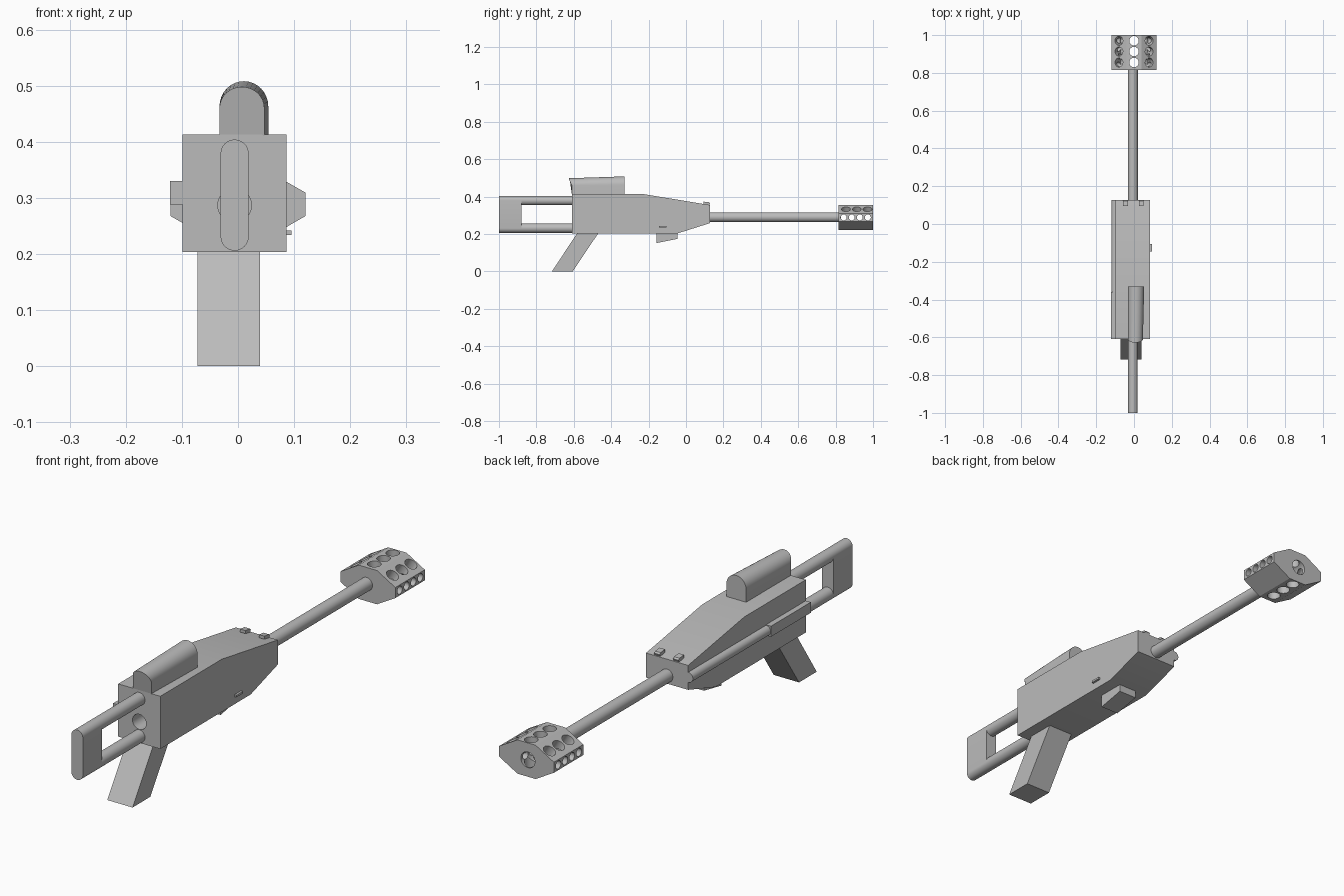
import bpy, bmesh, math
from mathutils import Vector

cube = bpy.data.objects.get("Cube")
if cube:
    bpy.data.objects.remove(cube)

grey = bpy.data.materials.new("plain_grey")
grey.use_nodes = True
grey.diffuse_color = (0.5, 0.5, 0.5, 1)
grey.node_tree.nodes["Principled BSDF"].inputs["Base Color"].default_value = (0.5, 0.5, 0.5, 1)

CX = -0.006   # centre line of receiver, barrel and stock


def loft(name, start, end):
    """Solid between two matching outlines."""
    bm = bmesh.new()
    a = [bm.verts.new(p) for p in start]
    b = [bm.verts.new(p) for p in end]
    bm.faces.new(a)
    bm.faces.new(b[::-1])
    for i in range(len(a)):
        j = (i + 1) % len(a)
        bm.faces.new((a[j], a[i], b[i], b[j]))
    bmesh.ops.recalc_face_normals(bm, faces=bm.faces)
    mesh = bpy.data.meshes.new(name)
    bm.to_mesh(mesh)
    bm.free()
    mesh.materials.append(grey)
    obj = bpy.data.objects.new(name, mesh)
    bpy.context.collection.objects.link(obj)
    return obj


def side_profile(name, pts, x0, x1):
    return loft(name, [(x0, y, z) for y, z in pts], [(x1, y, z) for y, z in pts])


def box(name, x0, x1, y0, y1, z0, z1):
    return side_profile(name, [(y0, z0), (y1, z0), (y1, z1), (y0, z1)], x0, x1)


def rod(name, p, q, r, n=32):
    p, q = Vector(p), Vector(q)
    d = (q - p).normalized()
    u = d.orthogonal().normalized()
    v = d.cross(u)
    ring = [r * (math.cos(t) * u + math.sin(t) * v)
            for t in (2 * math.pi * i / n for i in range(n))]
    return loft(name, [p + o for o in ring], [q + o for o in ring])


def cut(obj, cutters):
    bpy.context.view_layer.objects.active = obj
    for c in cutters:
        mod = obj.modifiers.new("hole", 'BOOLEAN')
        mod.operation = 'DIFFERENCE'
        mod.solver = 'EXACT'
        mod.object = c
        bpy.ops.object.modifier_apply(modifier=mod.name)
        bpy.data.objects.remove(c)


def smooth(*objs):
    bpy.ops.object.select_all(action='DESELECT')
    for o in objs:
        o.select_set(True)
    bpy.context.view_layer.objects.active = objs[0]
    bpy.ops.object.shade_smooth_by_angle(angle=math.radians(28))


# Receiver with a round socket in its rear face
receiver = side_profile("receiver", [(-0.61, 0.204), (-0.61, 0.413), (-0.225, 0.413),
                                     (0.128, 0.355), (0.128, 0.258), (-0.043, 0.204)], -0.099, 0.086)
cut(receiver, [rod("socket_cutter", (CX, -0.7, 0.287), (CX, -0.45, 0.287), 0.03)])

# Grip and magazine
side_profile("grip", [(-0.717, 0), (-0.606, 0), (-0.465, 0.21), (-0.578, 0.21)], -0.072, 0.039)
side_profile("magazine", [(-0.157, 0.21), (-0.157, 0.152), (-0.046, 0.174), (-0.046, 0.21)],
             CX - 0.04, CX + 0.04)

# Stock: two rods joined by a rounded butt plate
R, LOW, HIGH = 0.025, 0.231, 0.379
rods = [rod(n, (CX, -0.95, z), (CX, -0.6, z), R)
        for n, z in (("stock_lower_rod", LOW), ("stock_upper_rod", HIGH))]
outline = []
for zc, begin in ((HIGH, 0), (LOW, math.pi)):
    for i in range(17):
        t = begin + math.pi * i / 16
        outline.append((CX + R * math.cos(t), zc + R * math.sin(t)))
butt = loft("stock_butt", [(x, -1, z) for x, z in outline], [(x, -0.88, z) for x, z in outline])


# Scope: arched body, slightly larger at the far end, with an overhanging rear
def arch(x0, x1, spring, top, y, lean):
    pts = [(x0, y, 0.41), (x1, y, 0.41)]
    c, w = (x0 + x1) / 2, (x1 - x0) / 2
    for i in range(17):
        t = math.pi * i / 16
        s = math.sin(t)
        pts.append((c + w * math.cos(t), y - lean * s, spring + (top - spring) * s))
    return pts


scope = loft("scope", arch(-0.033, 0.047, 0.46, 0.498, -0.61, 0.018),
             arch(-0.033, 0.054, 0.463, 0.508, -0.33, 0))

# Barrel
barrel = rod("barrel", (CX, 0.12, 0.29), (CX, 0.83, 0.29), 0.026)

# Muzzle brake: eight-sided block with vent holes
MZ = 0.2885
octagon = [(0.12, 0.021), (0.04, 0.067), (-0.04, 0.067), (-0.12, 0.021),
           (-0.12, -0.021), (-0.04, -0.067), (0.04, -0.067), (0.12, -0.021)]
muzzle = loft("muzzle_brake", [(x, 0.815, MZ + z) for x, z in octagon],
              [(x, 1, MZ + z) for x, z in octagon])
cutters = [rod("bore_cutter", (CX, 0.85, MZ), (CX, 1.1, MZ), 0.031)]
for y in (0.855, 0.913, 0.97):
    cutters.append(rod("vertical_cutter", (0, y, MZ - 0.2), (0, y, MZ + 0.2), 0.025, 24))
    for s in (-1, 1):
        face = Vector((s * 0.08, y, MZ + 0.044))
        normal = Vector((s * 0.5, 0, 0.866))
        cutters.append(rod("slanted_cutter", face - normal * 0.06, face + normal * 0.05, 0.024, 24))
for i in range(4):
    y = 0.843 + i * 0.043
    cutters.append(rod("cross_cutter", (-0.2, y, MZ), (0.2, y, MZ), 0.016, 20))
cut(muzzle, cutters)

# Side rail: round tube running into a square housing
tube = rod("side_tube", (-0.1, -0.4, 0.308), (-0.1, 0.128, 0.308), 0.02)
box("side_housing", -0.121, -0.09, -0.61, -0.36, 0.288, 0.33)

# Small button and paired sights
box("button", 0.08, 0.095, -0.145, -0.105, 0.234, 0.242)
for n, x in (("right_sight", -0.045), ("left_sight", 0.038)):
    side_profile(n, [(0.1, 0.35), (0.122, 0.35), (0.128, 0.364), (0.122, 0.37), (0.094, 0.373),
                     (0.094, 0.362)], x - 0.012, x + 0.012)

smooth(receiver, butt, scope, barrel, muzzle, tube, *rods)
bpy.ops.object.select_all(action='DESELECT')
